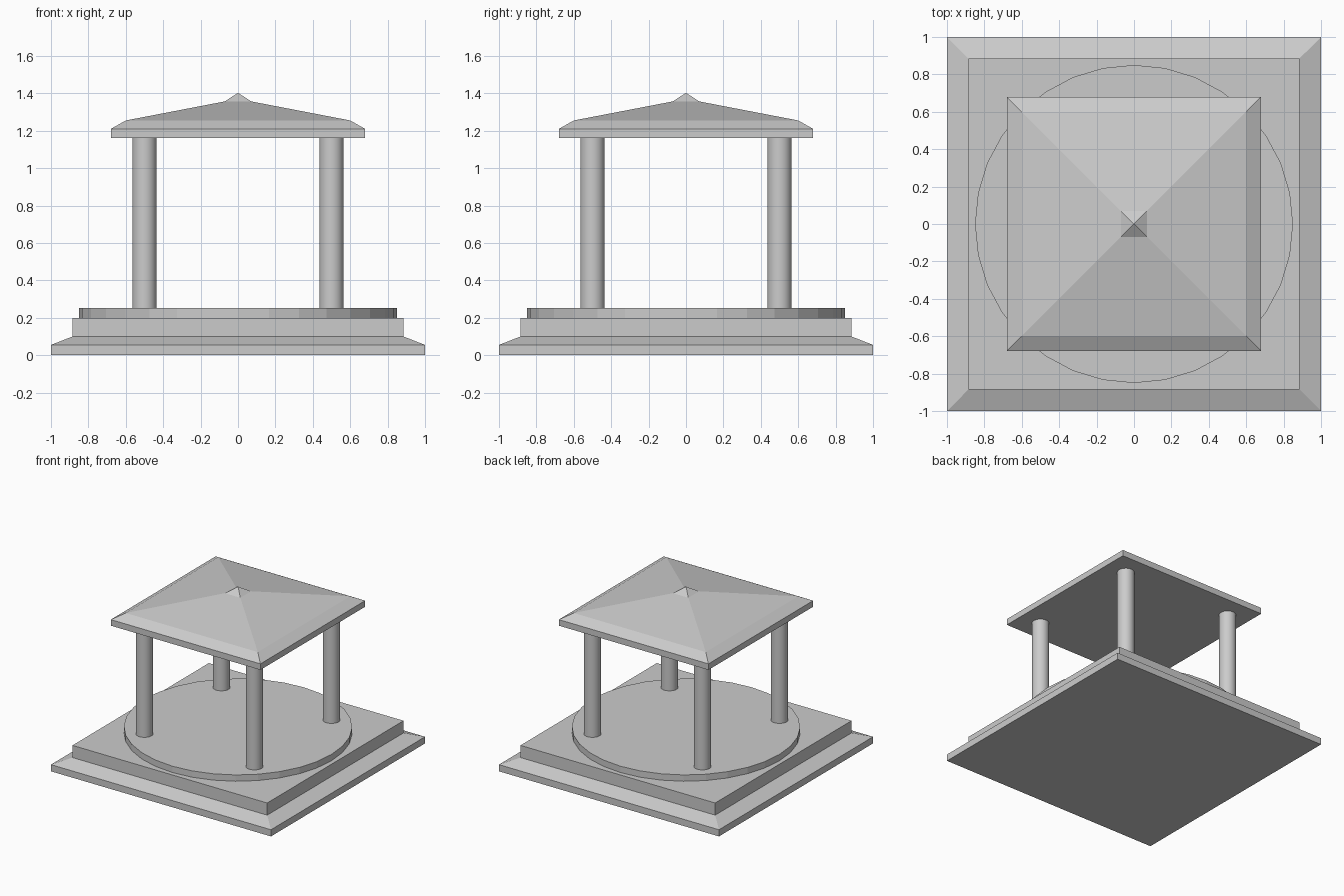
import bpy, bmesh

if "Cube" in bpy.data.objects:
    bpy.data.objects.remove(bpy.data.objects["Cube"])


def square_stack(name, profile):
    """Loft square rings given as (half width, z); a zero width makes an apex."""
    bm = bmesh.new()
    rings = []
    for h, z in profile:
        corners = [(0, 0)] if h == 0 else [(-h, -h), (h, -h), (h, h), (-h, h)]
        rings.append([bm.verts.new((x, y, z)) for x, y in corners])
    bm.faces.new(rings[0][::-1])
    for low, high in zip(rings, rings[1:]):
        for i in range(4):
            j = (i + 1) % 4
            if len(high) == 1:
                bm.faces.new((low[i], low[j], high[0]))
            else:
                bm.faces.new((low[i], low[j], high[j], high[i]))
    if len(rings[-1]) == 4:
        bm.faces.new(rings[-1])
    mesh = bpy.data.meshes.new(name)
    bm.to_mesh(mesh)
    bm.free()
    obj = bpy.data.objects.new(name, mesh)
    bpy.context.collection.objects.link(obj)
    return obj


def cylinder(name, x, y, radius, z0, z1, smooth=False):
    bpy.ops.mesh.primitive_cylinder_add(
        vertices=32, radius=radius, depth=z1 - z0, location=(x, y, (z0 + z1) / 2))
    obj = bpy.context.object
    obj.name = name
    if smooth:
        bpy.ops.object.shade_smooth_by_angle()
    return obj


# Stepped square base with a sloped ledge
square_stack("base", [(1, 0), (1, 0.055), (0.885, 0.1), (0.885, 0.2)])

# Round floor
cylinder("round_floor", 0, 0, 0.85, 0.2, 0.252)

# Four corner columns
for side, x in (("left", -0.5), ("right", 0.5)):
    for end, y in (("front", -0.5), ("back", 0.5)):
        cylinder(f"{end}_{side}_column", x, y, 0.065, 0.25, 1.162, smooth=True)

# Hipped roof with a small pointed cap
square_stack("roof", [(0.68, 1.16), (0.68, 1.21), (0.6, 1.255),
                      (0.07, 1.357), (0, 1.403)])
